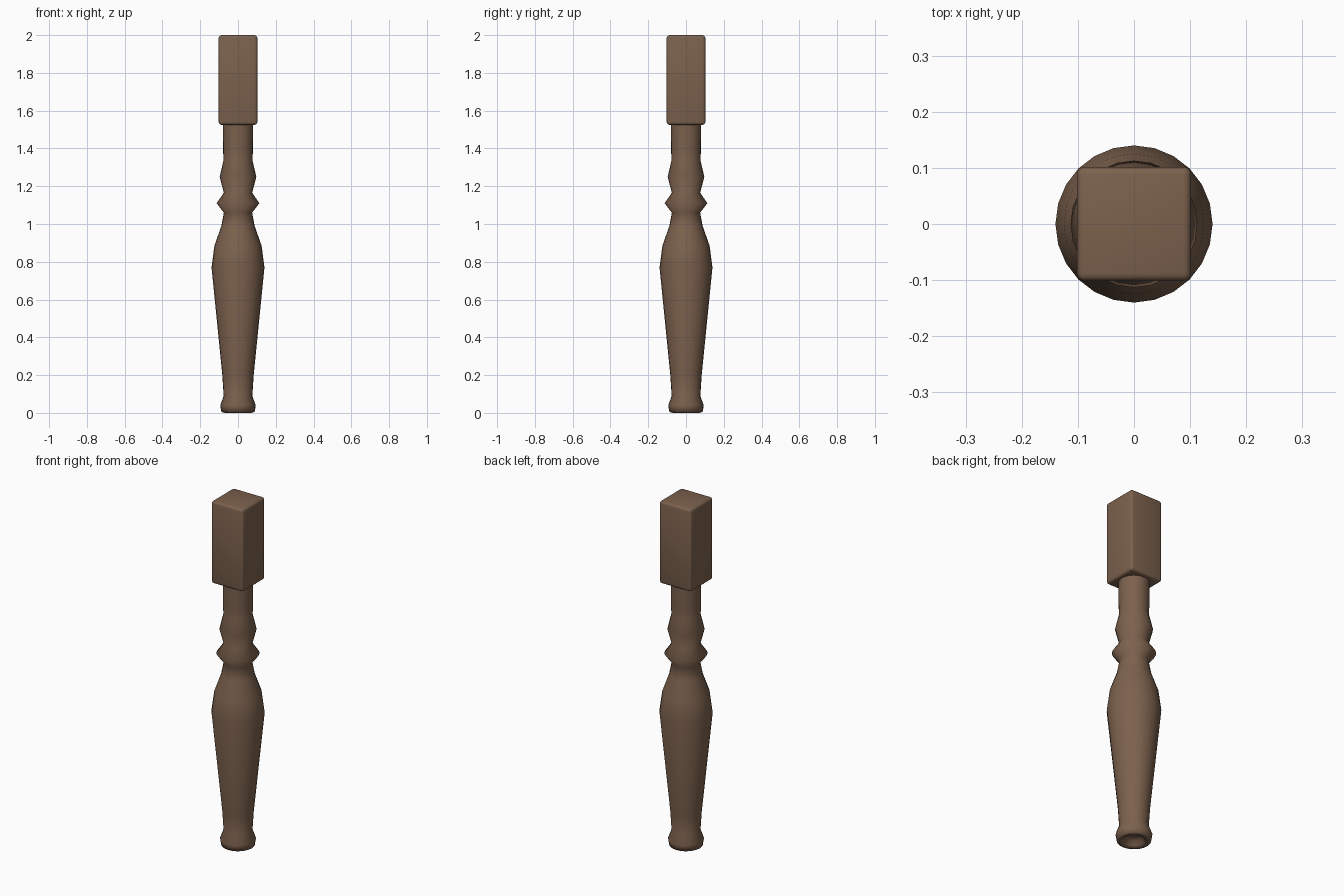
import bpy, bmesh, math

if "Cube" in bpy.data.objects:
    bpy.data.objects.remove(bpy.data.objects["Cube"])

wood = bpy.data.materials.new("brown_wood")
wood.diffuse_color = (0.20, 0.12, 0.075, 1)
wood.use_nodes = True
wood.node_tree.nodes["Principled BSDF"].inputs["Base Color"].default_value = wood.diffuse_color


def finish(name, bm, angle):
    bmesh.ops.recalc_face_normals(bm, faces=bm.faces)
    mesh = bpy.data.meshes.new(name)
    bm.to_mesh(mesh)
    bm.free()
    obj = bpy.data.objects.new(name, mesh)
    bpy.context.collection.objects.link(obj)
    mesh.materials.append(wood)
    bpy.ops.object.select_all(action='DESELECT')
    obj.select_set(True)
    bpy.context.view_layer.objects.active = obj
    bpy.ops.object.shade_smooth_by_angle(angle=math.radians(angle))
    return obj


def lathe(name, profile, sides):
    bm = bmesh.new()
    rings = []
    for r, z in profile:
        rings.append([bm.verts.new((r * math.cos(2 * math.pi * i / sides),
                                    r * math.sin(2 * math.pi * i / sides), z))
                      for i in range(sides)])
    for a, b in zip(rings, rings[1:]):
        for i in range(sides):
            j = (i + 1) % sides
            bm.faces.new((a[i], a[j], b[j], b[i]))
    bm.faces.new(rings[0])
    bm.faces.new(rings[-1])
    return finish(name, bm, 85)


# Turned leg, from the recess under the foot up into the block
lathe("turned_leg", [
    (0.045, 0.03), (0.055, 0.008), (0.07, 0.0), (0.088, 0.005),
    (0.094, 0.04), (0.076, 0.09), (0.083, 0.20),
    (0.140, 0.77), (0.125, 0.885), (0.088, 0.99), (0.075, 1.06),
    (0.113, 1.11), (0.075, 1.165), (0.097, 1.25), (0.077, 1.335),
    (0.079, 1.40), (0.080, 1.54)], 24)

# Square top block with rounded edges
bm = bmesh.new()
bmesh.ops.create_cube(bm, size=1)
for v in bm.verts:
    v.co.x *= 0.204
    v.co.y *= 0.204
    v.co.z = v.co.z * 0.475 + 1.7625
bmesh.ops.bevel(bm, geom=bm.edges[:], offset=0.014, segments=3,
                profile=0.5, affect='EDGES')
finish("top_block", bm, 40)
